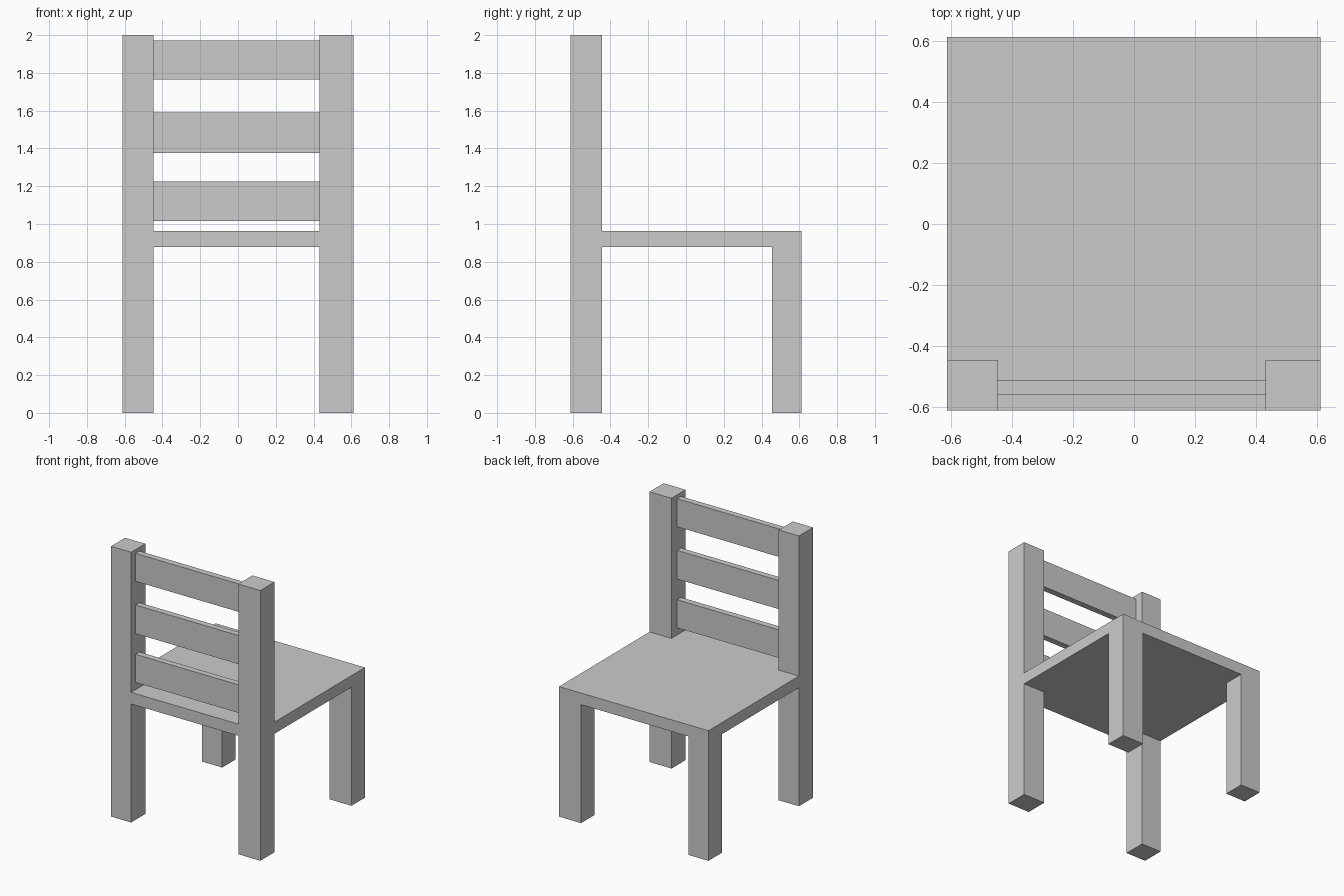
import bpy, bmesh

if "Cube" in bpy.data.objects:
    bpy.data.objects.remove(bpy.data.objects["Cube"])

XS = (-0.612, -0.447, 0.431, 0.611)   # outer and inner leg faces, left to right
YS = (-0.611, -0.446, 0.454, 0.612)   # backrest side to open side
SEAT_LOW, SEAT_TOP, HEIGHT = 0.877, 0.963, 2.0


def finish(bm, name):
    bmesh.ops.recalc_face_normals(bm, faces=bm.faces)
    mesh = bpy.data.meshes.new(name)
    bm.to_mesh(mesh)
    bm.free()
    obj = bpy.data.objects.new(name, mesh)
    bpy.context.collection.objects.link(obj)
    return obj


def pull(bm, faces, z):
    """Extrude each face on its own to height z."""
    for f in bmesh.ops.extrude_discrete_faces(bm, faces=faces)["faces"]:
        for v in f.verts:
            v.co.z = z


# Seat slab as a 3 x 3 grid, so its corners can be extruded into legs and posts
bm = bmesh.new()
grid = [[bm.verts.new((x, y, SEAT_LOW)) for x in XS] for y in YS]
for j in range(3):
    for i in range(3):
        bm.faces.new((grid[j][i], grid[j][i + 1], grid[j + 1][i + 1], grid[j + 1][i]))
slab = bmesh.ops.extrude_face_region(bm, geom=bm.faces[:])
for v in slab["geom"]:
    if isinstance(v, bmesh.types.BMVert):
        v.co.z = SEAT_TOP
bmesh.ops.recalc_face_normals(bm, faces=bm.faces)


def corners(direction):
    found = []
    for f in bm.faces:
        c = f.calc_center_median()
        if f.normal.z * direction > 0.5 and abs(c.x) > 0.45 and abs(c.y) > 0.45:
            found.append(f)
    return found


# Four legs down, two back posts up
legs = corners(-1)
posts = [f for f in corners(1) if f.calc_center_median().y < 0]
pull(bm, legs, 0.0)
pull(bm, posts, HEIGHT)
# Merge the flat grid faces
bmesh.ops.dissolve_limit(bm, angle_limit=0.01, verts=bm.verts[:], edges=bm.edges[:])
finish(bm, "seat_with_legs_and_posts")

# Backrest slats between the posts
for name, low, high in (("lower_slat", 1.016, 1.224),
                        ("middle_slat", 1.377, 1.589),
                        ("upper_slat", 1.764, 1.971)):
    bm = bmesh.new()
    bmesh.ops.create_cube(bm, size=1)
    bmesh.ops.scale(bm, vec=(XS[2] - XS[1], 0.046, high - low), verts=bm.verts)
    slat = finish(bm, name)
    slat.location = ((XS[1] + XS[2]) / 2, -0.535, (low + high) / 2)
